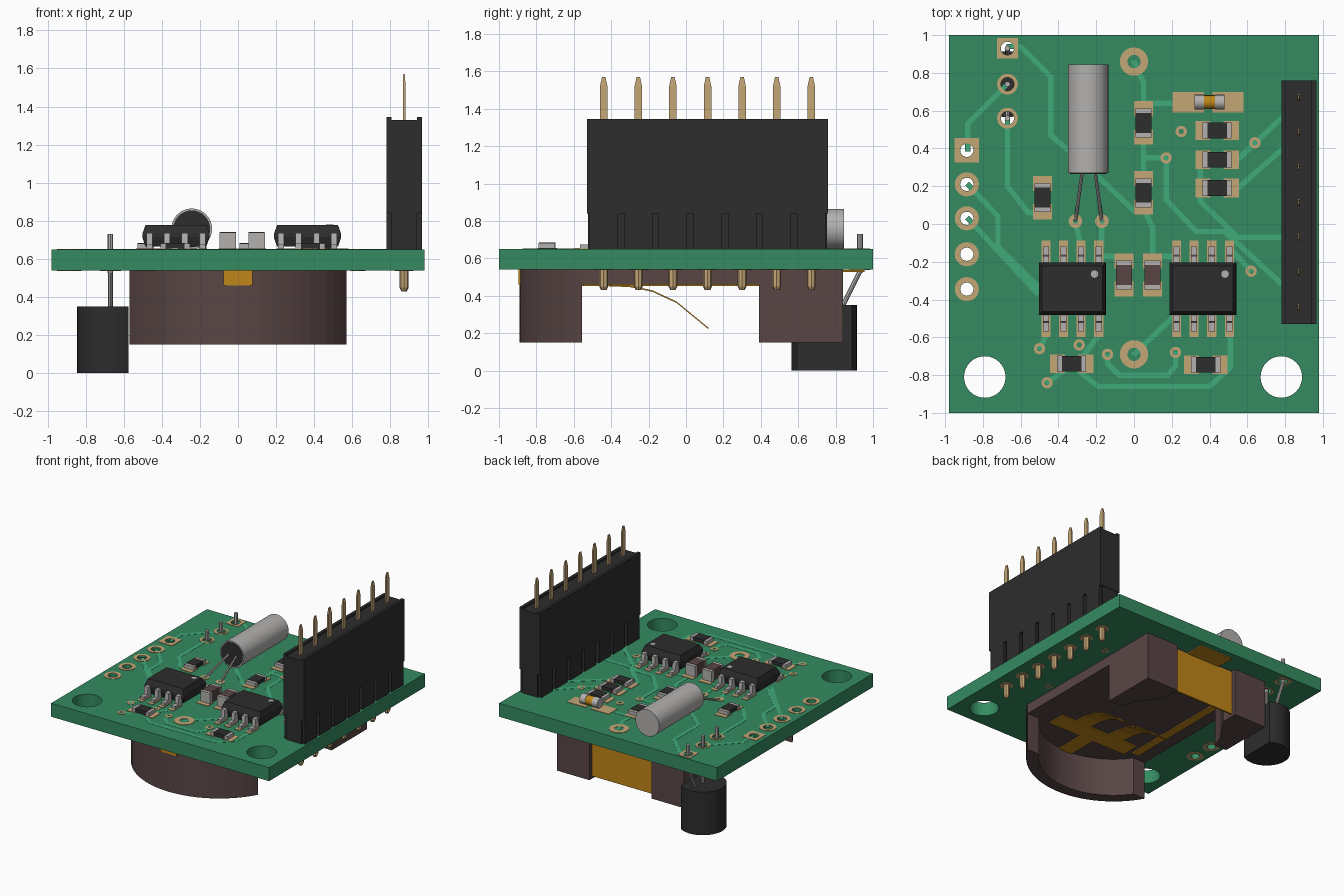
import bpy, bmesh
from math import sin, cos, pi, radians
from mathutils import Vector

old = bpy.data.objects.get("Cube")
if old:
    bpy.data.objects.remove(old, do_unlink=True)


def material(name, r, g, b):
    m = bpy.data.materials.new(name)
    m.use_nodes = True
    m.diffuse_color = (r, g, b, 1)
    m.node_tree.nodes["Principled BSDF"].inputs["Base Color"].default_value = (r, g, b, 1)
    return m


GREEN = material("board green", .035, .26, .12)
TRACE = material("trace green", .05, .4, .19)
TAN = material("pad tan", .55, .38, .18)
BLACK = material("black plastic", .026, .026, .027)
BROWN = material("brown plastic", .1, .06, .06)
GREY = material("metal grey", .45, .44, .43)
ORANGE = material("contact orange", .52, .24, .01)
LOW, TOP = .54, .65          # board faces


def part(name, mat, build, smooth=False):
    bm = bmesh.new()
    build(bm)
    bmesh.ops.recalc_face_normals(bm, faces=bm.faces)
    me = bpy.data.meshes.new(name)
    bm.to_mesh(me)
    bm.free()
    me.materials.append(mat)
    ob = bpy.data.objects.new(name, me)
    bpy.context.collection.objects.link(ob)
    bpy.ops.object.select_all(action="DESELECT")
    ob.select_set(True)
    bpy.context.view_layer.objects.active = ob
    if smooth:
        bpy.ops.object.shade_smooth_by_angle(angle=radians(35))
    return ob


def skin(bm, loops, caps=True, close=False):
    rows = [[bm.verts.new(p) for p in loop] for loop in loops]
    pairs = list(zip(rows, rows[1:])) + ([(rows[-1], rows[0])] if close else [])
    for a, b in pairs:
        for i in range(len(a)):
            j = (i + 1) % len(a)
            bm.faces.new((a[i], a[j], b[j], b[i]))
    if caps:
        bm.faces.new(rows[0])
        bm.faces.new(rows[-1])


def loft(bm, x, y, *levels):
    # stacked rectangles: half width, half depth, height
    skin(bm, [[(x + sx * w, y + sy * d, z) for sx, sy in ((-1, -1), (1, -1), (1, 1), (-1, 1))]
              for w, d, z in levels])


def box(bm, x0, x1, y0, y1, z0, z1):
    w, d = (x1 - x0) / 2, (y1 - y0) / 2
    loft(bm, x0 + w, y0 + d, (w, d, z0), (w, d, z1))


def prism(bm, outline, z0, z1):
    skin(bm, [[(x, y, z) for x, y in outline] for z in (z0, z1)])


def rod(bm, p, q, r, n=16, r2=None):
    p, q = Vector(p), Vector(q)
    rot = (q - p).to_track_quat("Z", "Y").to_matrix().to_4x4()
    rot.translation = (p + q) / 2
    bmesh.ops.create_cone(bm, cap_ends=True, segments=n, radius1=r,
                          radius2=r if r2 is None else r2, depth=(q - p).length, matrix=rot)


def ring(bm, x, y, ro, ri, z0, z1, square=False):
    n = 24
    loops = []
    for r, z, sq in ((ro, z0, square), (ro, z1, square), (ri, z1, False), (ri, z0, False)):
        loop = []
        for i in range(n):
            c, s = cos(2 * pi * i / n), sin(2 * pi * i / n)
            k = r / max(abs(c), abs(s)) if sq else r
            loop.append((x + k * c, y + k * s, z))
        loops.append(loop)
    skin(bm, loops, caps=False, close=True)


def arc(cx, cy, r, a0, a1, n=24):
    angles = [radians(a0 + (a1 - a0) * i / n) for i in range(n + 1)]
    return [(cx + r * cos(a), cy + r * sin(a)) for a in angles]


# Board with drilled holes
EDGE_HOLES = [(-.885, y) for y in (.39, .21, .03, -.16, -.345)]
LEAD_HOLES = [(-.67, y) for y in (.93, .74, .56)]
board = part("circuit_board", GREEN, lambda bm: box(bm, -.98, .98, -1, 1, LOW, TOP))


def drills(bm):
    for x, y, r in [(-.79, -.81, .11), (.78, -.81, .11)] + [(x, y, .035) for x, y in EDGE_HOLES + LEAD_HOLES]:
        rod(bm, (x, y, .4), (x, y, .8), r, 32)


cutter = part("drill_cutter", GREEN, drills)
cutter.hide_render = True
mod = board.modifiers.new("holes", "BOOLEAN")
mod.operation, mod.solver, mod.object = "DIFFERENCE", "EXACT", cutter
bpy.context.view_layer.objects.active = board
bpy.ops.object.modifier_apply(modifier=mod.name)
bpy.data.objects.remove(cutter, do_unlink=True)

# Traces, in hundredths of a unit
UPPER = [(-67, 94, -60, 94, -44, 78, -44, 47, -20, 26, 0, 7), (-67, 74, -88, 53, -88, 39),
         (-67, 56, -67, 20, -56, 6, -48, 6), (-88, 21, -72, 4, -72, -12, -50, -34),
         (-88, 3, -51, -37), (0, 86, 5, 75, 5, 10), (5, 64, 22, 64), (5, 35, 17, 35),
         (17, 35, 17, 13, 33, -4, 48, -4, 85, -38), (35, 36, 35, 12, 55, -7, 85, -7)]
LOWER = [(55, 34, 80, 58), (55, 19, 80, 41), (5, 8, 10, -2, 10, -20),
         (-33, -75, -19, -86, 40, -86, 51, -76, 51, -58), (0, -69, 22, -48),
         (-14, -69, -14, -74, -8, -80, 18, -80, 22, -75, 22, -68), (-17, 1, -17, -12),
         (-31, 1, -28, -12), (62, -25, 50, -12), (-18, -58, -30, -74), (-6, -17, -19, -17),
         (10, -17, 22, -17), (-46, -84, -33, -75), (-50, -66, -46, -58), (55, 34, 64, 43)]


def traces(bm):
    for line in UPPER + LOWER:
        pts = [Vector((x / 100, y / 100)) for x, y in zip(line[::2], line[1::2])]
        for p, q in zip(pts, pts[1:]):
            d = (q - p).normalized() * .014
            s = Vector((-d.y, d.x))
            prism(bm, [p - d * .4 - s, q + d * .4 - s, q + d * .4 + s, p - d * .4 + s], TOP - .002, TOP + .0015)


part("traces", TRACE, traces)

# Ring pads and vias
VIAS = [(25, 49), (17, 35), (64, 43), (62, -25), (-50, -66), (-29, -64), (-14, -69), (22, -68), (-46, -84)]
PIN_Y = [-.44 + .185 * i for i in range(7)]


def ring_pads(bm):
    for z0, z1 in ((TOP - .002, TOP + .003), (LOW - .003, LOW + .002)):
        for group, ro in ((EDGE_HOLES, .064), (LEAD_HOLES, .055)):
            for i, (x, y) in enumerate(group):
                ring(bm, x, y, ro, .036, z0, z1, i == 0)
        for x, y in VIAS:
            ring(bm, x / 100, y / 100, .03, .014, z0, z1)
        for x in (-.31, -.17):
            ring(bm, x, .015, .036, .014, z0, z1)
    for y in (.86, -.69):
        ring(bm, 0, y, .075, .035, TOP - .002, TOP + .003)
    for y in PIN_Y:
        ring(bm, .872, y, .05, .02, LOW - .003, LOW + .002)


part("ring_pads", TAN, ring_pads)


# Surface chips: pads, end caps and a body, laid along x or y
def chip(name, x, y, upright, height, mat):
    def slab(bm, a0, a1, b, z0, z1):
        if upright:
            box(bm, x - b, x + b, y + a0, y + a1, z0, z1)
        else:
            box(bm, x + a0, x + a1, y - b, y + b, z0, z1)

    def both(a, c, b, z1):
        return lambda bm: [slab(bm, *sorted((s * a, s * c)), b, TOP, z1) for s in (-1, 1)]

    part(name + "_pads", TAN, both(.035, .115, .05, TOP + .004))
    part(name + "_caps", GREY, both(.05, .077, .043, TOP + height))
    part(name + "_body", mat, lambda bm: slab(bm, -.052, .052, .042, TOP + .005, TOP + height + .002))


for i, (x, y, up) in enumerate([(.05, .535, 1), (.05, .165, 1), (-.485, .14, 1), (.44, .495, 0),
                                (.44, .34, 0), (.44, .19, 0), (-.33, -.74, 0), (.38, -.745, 0)]):
    chip(f"resistor_{i + 1}", x, y, up, .032, BLACK)
for i, x in enumerate((-.053, .098)):
    chip(f"capacitor_{i + 1}", x, -.27, True, .09, BROWN)

# Small diode
part("diode_pads", TAN, lambda bm: [box(bm, x, x + .165, .59, .7, TOP, TOP + .004) for x in (.205, .415)])
part("diode_caps", GREY, lambda bm: [rod(bm, (x, .645, .69), (x + .05, .645, .69), .04) for x in (.32, .43)], True)
part("diode_body", ORANGE, lambda bm: rod(bm, (.36, .645, .69), (.44, .645, .69), .037), True)

# Eight-legged chips
for name, cx in (("left_chip", -.326), ("right_chip", .365)):
    cy = -.343
    legs = [(cx + (i - 1.5) * .093, s) for i in range(4) for s in (-1, 1)]
    part(name + "_body", BLACK, lambda bm: loft(bm, cx, cy, (.16, .125, .665), (.177, .14, .715),
                                                (.175, .138, .735), (.16, .12, .778)))
    part(name + "_pads", TAN, lambda bm: [loft(bm, x, cy + s * .195, (.024, .06, TOP), (.024, .06, TOP + .004))
                                          for x, s in legs])

    def build_legs(bm):
        for x, s in legs:
            loft(bm, x, cy + s * .155, (.016, .025, .655), (.016, .018, .735))
            loft(bm, x, cy + s * .195, (.016, .03, .652), (.016, .03, .675))
    part(name + "_legs", GREY, build_legs)
    part(name + "_dot", GREY, lambda bm: rod(bm, (cx + .117, -.265, .77), (cx + .117, -.265, .781), .02))

# Crystal can lying on the board
part("crystal_can", GREY, lambda bm: rod(bm, (-.243, .27, .758), (-.243, .845, .758), .107, 32), True)
part("crystal_base", BLACK, lambda bm: rod(bm, (-.243, .266, .758), (-.243, .28, .758), .097, 32))
part("crystal_leads", GREY, lambda bm: [rod(bm, (-.24 + s * .035, .27, .75), (-.24 + s * .07, .015, .645), .009, 8)
                                        for s in (-1, 1)])

# Transistor hanging under the board
part("transistor_body", BLACK, lambda bm: prism(bm, arc(-.67, .74, .175, 57, 303), 0, .35), True)


def transistor_leads(bm):
    for x, y in LEAD_HOLES:
        rod(bm, (x, .74 + (y - .74) * .5, .34), (x, y, .53), .013, 8)
        rod(bm, (x, y, .525), (x, y, .73), .015, 8)


part("transistor_leads", GREY, transistor_leads)


# Pin header
def header(bm):
    box(bm, .78, .965, -.53, .76, .84, 1.33)
    box(bm, .805, .94, -.525, .755, TOP, .84)
    for x in (.78, .94):
        box(bm, x, x + .025, -.53, .76, 1.33, 1.345)
    for y in PIN_Y:
        box(bm, .78, .965, y - .076, y + .076, TOP, .84)


def header_pins(bm):
    for y in PIN_Y:
        loft(bm, .872, y, (.007, .02, 1.3), (.007, .02, 1.52), (.004, .009, 1.57))
        rod(bm, (.872, y, .45), (.872, y, .6), .024, 8)
        rod(bm, (.872, y, .43), (.872, y, .45), .014, 8, .024)


part("header_body", BLACK, header)
part("header_pins", TAN, header_pins)

# Coin cell holder: floor, curved front wall and two rear arms
CY = -.238
END = 29.1


def holder(bm):
    outer = arc(0, CY, .652, 180 + END, 360 - END)
    prism(bm, outer + [(.57, .8), (-.57, .8)], .46, LOW)
    prism(bm, outer + arc(0, CY, .56, 360 - 34.5, 180 + 34.5), .15, LOW - .002)
    for s in (-1, 1):
        arm = [(.57, .39), (.57, .84), (.28, .84), (.28, .7), (.42, .5), (.46, .39)]
        prism(bm, [(s * x, y) for x, y in arm], .15, LOW - .001)


part("cell_holder", BROWN, holder)


# Spring contacts
def contacts(bm):
    box(bm, -.28, .28, .79, .805, .17, .53)
    box(bm, -.15, .15, .79, .955, .528, .538)
    box(bm, -.075, .075, -.895, -.84, .46, LOW)
    box(bm, -.06, .06, -.84, -.5, .451, .461)
    box(bm, -.36, .36, -.55, -.4, .451, .461)
    box(bm, -.46, -.4, -.5, .42, .451, .461)
    path = [(-.42, .455), (-.3, .45), (-.18, .425), (-.05, .365), (.12, .225)]
    for s in (-1, 1):
        skin(bm, [[(s * .16 + w, y, z + h) for w, h in ((-.07, -.004), (.07, -.004), (.07, .004), (-.07, .004))]
                  for y, z in path])


part("cell_contacts", ORANGE, contacts)
